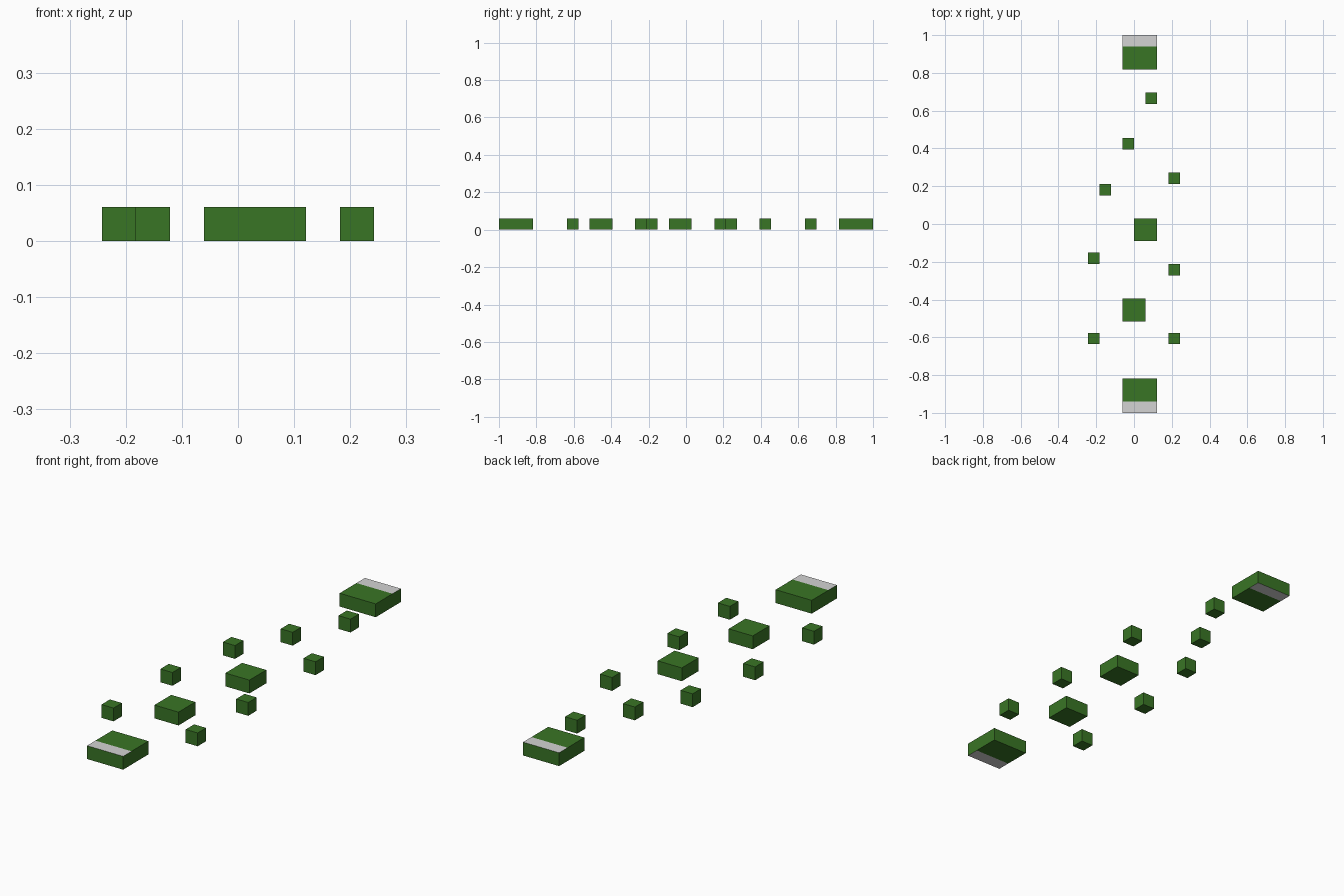
import bpy, bmesh

if "Cube" in bpy.data.objects:
    bpy.data.objects.remove(bpy.data.objects["Cube"])

U = 2 / 33  # one block unit


def material(name, srgb):
    m = bpy.data.materials.new(name)
    lin = [((c / 255 + 0.055) / 1.055) ** 2.4 for c in srgb]
    m.diffuse_color = (*lin, 1)
    m.use_nodes = True
    m.node_tree.nodes["Principled BSDF"].inputs["Base Color"].default_value = m.diffuse_color
    return m


GREEN = material("leaf_green", (57, 117, 37))
GREY = material("light_grey", (212, 212, 212))


def block(name, x0, x1, y0, y1, stripe=None):
    """Box one unit tall; stripe is the y where the grey band is cut."""
    bm = bmesh.new()
    bmesh.ops.create_cube(bm, size=1)
    for v in bm.verts:
        v.co.x = (x1 if v.co.x > 0 else x0) * U
        v.co.y = (y1 if v.co.y > 0 else y0) * U
        v.co.z = U if v.co.z > 0 else 0
    if stripe is not None:
        bmesh.ops.bisect_plane(bm, geom=bm.verts[:] + bm.edges[:] + bm.faces[:],
                               plane_co=(0, stripe * U, 0), plane_no=(0, 1, 0))
        bm.normal_update()
        # grey band on top and bottom faces beyond the cut
        for f in bm.faces:
            outer = abs(f.calc_center_median().y) > abs(stripe) * U
            f.material_index = int(outer and abs(f.normal.z) > 0.9)
    me = bpy.data.meshes.new(name)
    bm.to_mesh(me)
    bm.free()
    me.materials.append(GREEN)
    if stripe is not None:
        me.materials.append(GREY)
    ob = bpy.data.objects.new(name, me)
    bpy.context.collection.objects.link(ob)


# start and end platforms with a grey band on the outer edge
block("front_platform", -1, 2, -16.5, -13.5, -15.5)
block("back_platform", -1, 2, 13.5, 16.5, 15.5)

# medium stepping platforms
block("middle_platform", 0, 2, -1.5, 0.5)
block("front_middle_platform", -1, 1, -8.5, -6.5)

# single stepping blocks (centres in block units)
STEPS = [(1.5, 11), (-0.5, 7), (3.5, 4), (-2.5, 3),
         (-3.5, -3), (3.5, -4), (-3.5, -10), (3.5, -10)]
for i, (x, y) in enumerate(STEPS, 1):
    block(f"stepping_block_{i}", x - 0.5, x + 0.5, y - 0.5, y + 0.5)
